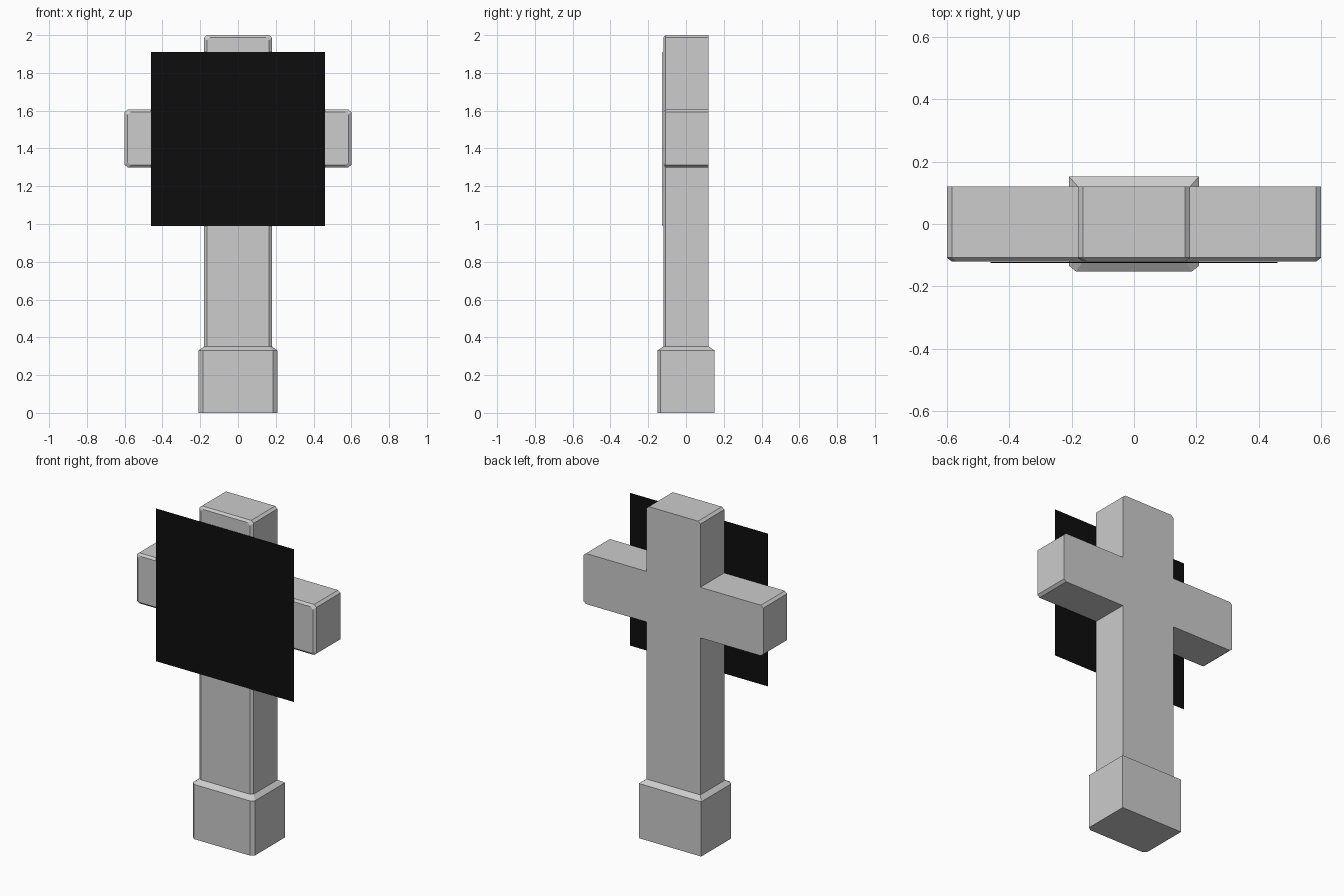
import bpy
import bmesh

cube = bpy.data.objects.get("Cube")
if cube:
    bpy.data.objects.remove(cube, do_unlink=True)


def make_material(name, value):
    mat = bpy.data.materials.new(name)
    mat.use_nodes = True
    colour = (value, value, value, 1)
    mat.diffuse_color = colour
    mat.node_tree.nodes["Principled BSDF"].inputs["Base Color"].default_value = colour
    return mat


stone = make_material("grey stone", 0.604)
black = make_material("matte black", 0.0043)


def loft(name, rings, mat):
    """Join matching rings of points with quads and cap both ends."""
    bm = bmesh.new()
    loops = [[bm.verts.new(p) for p in ring] for ring in rings]
    for a, b in zip(loops, loops[1:]):
        for i in range(len(a)):
            j = (i + 1) % len(a)
            bm.faces.new((a[i], a[j], b[j], b[i]))
    bm.faces.new(loops[0])
    bm.faces.new(loops[-1])
    bmesh.ops.recalc_face_normals(bm, faces=bm.faces)
    mesh = bpy.data.meshes.new(name)
    bm.to_mesh(mesh)
    bm.free()
    mesh.materials.append(mat)
    obj = bpy.data.objects.new(name, mesh)
    bpy.context.collection.objects.link(obj)
    return obj


CUT_X, CUT_Y, CUT_Z = 0.016, 0.012, 0.013


def cross_ring(y, inset_x=0, inset_z=0):
    """Cross outline with clipped outer corners, mirrored about x = 0."""
    w, arm = 0.18 - inset_x, 0.6 - inset_x
    low, high, top = 1.3 + inset_z, 1.605 - inset_z, 2 - inset_z
    half = [(w, 0.3), (w, low), (arm - CUT_X, low), (arm, low + CUT_Z),
            (arm, high - CUT_Z), (arm - CUT_X, high), (w, high),
            (w, top - CUT_Z), (w - CUT_X, top)]
    outline = half + [(-x, z) for x, z in reversed(half)]
    return [(x, y, z) for x, z in outline]


# Cross: flat back, chamfered front edge
loft("stone_cross", [cross_ring(0.12), cross_ring(CUT_Y - 0.12),
                     cross_ring(-0.12, CUT_X, CUT_Z)], stone)


def base_ring(z, w, d, cut_x, cut_y):
    """Rectangle with its two front corners clipped."""
    return [(w, d, z), (-w, d, z), (-w, cut_y - d, z), (cut_x - w, -d, z),
            (w - cut_x, -d, z), (w, cut_y - d, z)]


# Base block with a sloping shoulder that meets the shaft
loft("base_block", [base_ring(0, 0.208, 0.152, 0.022, 0.018),
                    base_ring(0.33, 0.208, 0.152, 0.022, 0.018),
                    base_ring(0.352, 0.18, 0.12, CUT_X, CUT_Y)], stone)

# Thin square panel across the front
bpy.ops.mesh.primitive_cube_add(size=1, location=(0, -0.1235, 1.45))
panel = bpy.context.object
panel.name = "front_panel"
panel.scale = (0.92, 0.003, 0.92)
panel.data.materials.append(black)
